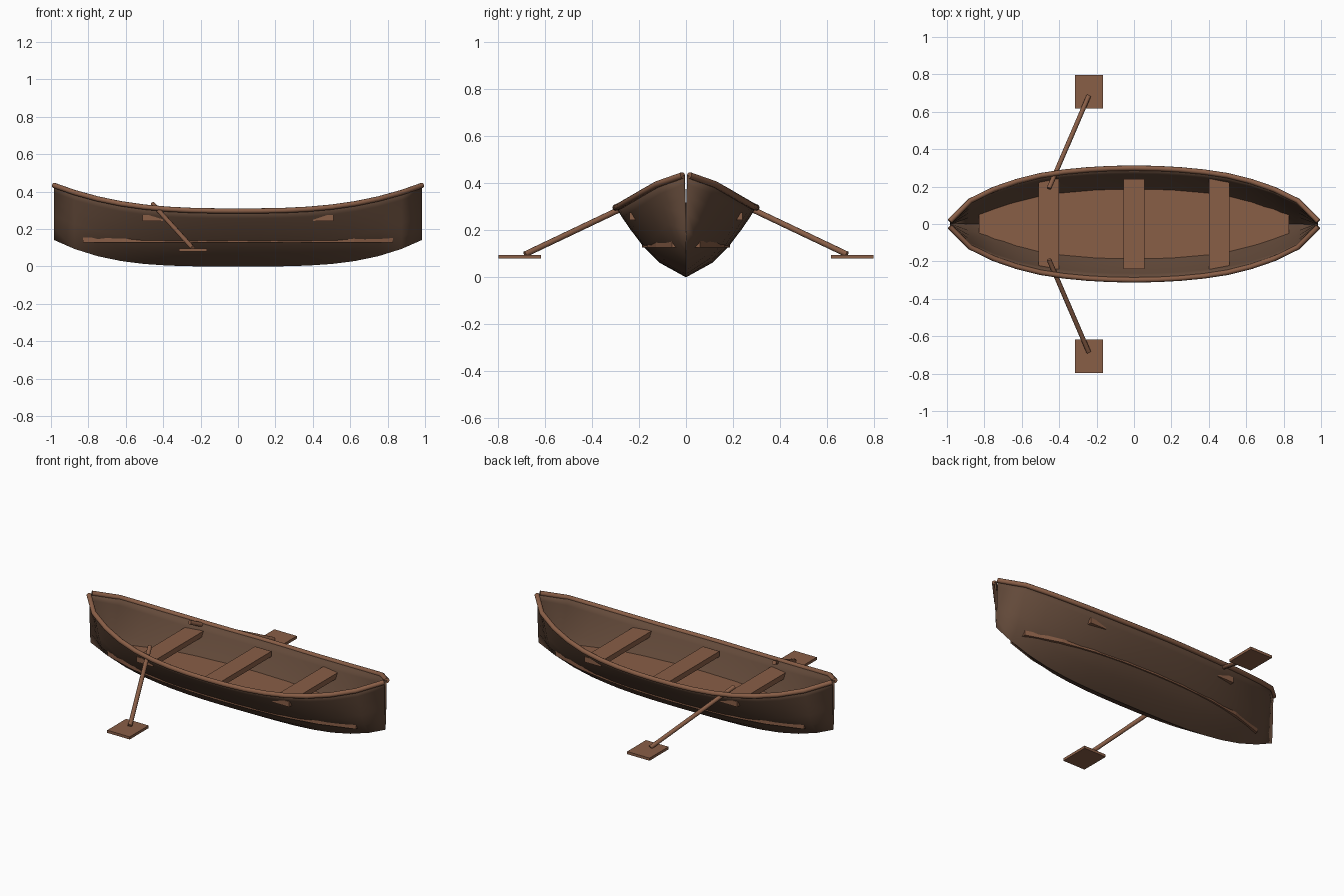
import bpy, bmesh
from mathutils import Vector

if "Cube" in bpy.data.objects:
    bpy.data.objects.remove(bpy.data.objects["Cube"])


def material(name, rgb):
    m = bpy.data.materials.new(name)
    m.diffuse_color = (*rgb, 1)
    m.use_nodes = True
    m.node_tree.nodes["Principled BSDF"].inputs["Base Color"].default_value = m.diffuse_color
    return m


WOOD = material("light wood", (0.25, 0.112, 0.062))
HULL = material("dark wood", (0.125, 0.068, 0.042))


def add_mesh(name, verts, faces, mat):
    me = bpy.data.meshes.new(name)
    me.from_pydata(verts, [], faces)
    me.materials.append(mat)
    ob = bpy.data.objects.new(name, me)
    bpy.context.collection.objects.link(ob)
    return ob


def smooth(ob, angle=0.7):
    bpy.ops.object.select_all(action='DESELECT')
    ob.select_set(True)
    bpy.context.view_layer.objects.active = ob
    bpy.ops.object.shade_smooth_by_angle(angle=angle)


def box(name, x, y, z, mat=WOOD):
    bm = bmesh.new()
    bmesh.ops.create_cube(bm, size=1)
    for v in bm.verts:
        for k, (a, b) in enumerate((x, y, z)):
            v.co[k] = a if v.co[k] < 0 else b
    me = bpy.data.meshes.new(name)
    bm.to_mesh(me)
    bm.free()
    me.materials.append(mat)
    ob = bpy.data.objects.new(name, me)
    bpy.context.collection.objects.link(ob)
    return ob


def tube(name, pts, r, sides=10):
    """Round bar following a list of points, with capped ends."""
    pts = [Vector(p) for p in pts]
    verts, faces = [], []
    cu = bpy.data.curves.new(name, 'CURVE')
    cu.dimensions = '3D'
    sp = cu.splines.new('POLY')
    sp.points.add(len(pts) - 1)
    for q, p in zip(sp.points, pts):
        q.co = (*p, 1)
    cu.bevel_depth = r
    cu.bevel_resolution = (sides - 4) // 2
    cu.use_fill_caps = True
    cu.materials.append(WOOD)
    ob = bpy.data.objects.new(name, cu)
    bpy.context.collection.objects.link(ob)
    bpy.ops.object.select_all(action='DESELECT')
    ob.select_set(True)
    bpy.context.view_layer.objects.active = ob
    bpy.ops.object.convert(target='MESH')
    ob = bpy.context.view_layer.objects.active
    smooth(ob)
    return ob


# Hull lines: half width by station, rising sheer and keel
half = [(0, .297), (.125, .295), (.25, .288), (.375, .276), (.5, .257),
        (.625, .226), (.75, .183), (.875, .122), (.985, .012)]
stations = [(-x, w) for x, w in half[:0:-1]] + half


def sheer(x):
    return .297 + .143 * abs(x) ** 2.8


def keel(x):
    return .15 * abs(x) ** 3.5


# Hull shell lofted from a rounded V section
side = [(.38, .21), (.61, .44), (.80, .69), (.92, .865), (1, 1)]
section = [(-a, b) for a, b in side[::-1]] + [(0, 0)] + side
n = len(section)
verts = [(x, a * w, keel(x) + b * (sheer(x) - keel(x)))
         for x, w in stations for a, b in section]
faces = [(i * n + j, i * n + j + 1, (i + 1) * n + j + 1, (i + 1) * n + j)
         for i in range(len(stations) - 1) for j in range(n - 1)]
hull = add_mesh("hull", verts, faces, HULL)
smooth(hull, 0.9)
shell = hull.modifiers.new("shell", 'SOLIDIFY')
shell.thickness = .01
shell.offset = -1

# Gunwale rails along both top edges
for s, tag in ((-1, "front"), (1, "back")):
    tube("gunwale_" + tag,
         [(x, s * (w + .002), sheer(x)) for x, w in stations], .014)

# Floor boards: tapered slab
plan = [(-.83, .06), (-.62, .128), (-.42, .163), (-.2, .182), (0, .187),
        (.2, .182), (.42, .163), (.62, .128), (.83, .06)]
ring = [(x, -w) for x, w in plan] + [(x, w) for x, w in plan[::-1]]
m = len(ring)
verts = [(x, y, z) for z in (.127, .155) for x, y in ring]
faces = [tuple(range(m))[::-1], tuple(range(m, 2 * m))]
faces += [(i, (i + 1) % m, m + (i + 1) % m, m + i) for i in range(m)]
add_mesh("floor", verts, faces, WOOD)

# Three bench seats
for tag, x in (("left", -.455), ("middle", 0), ("right", .455)):
    box("seat_" + tag, (x - .055, x + .055), (-.24, .24), (.243, .275))

# Oars with flat square blades
for s, tag in ((-1, "front"), (1, "back")):
    tube("oar_shaft_" + tag,
         [(-.455, s * .19, .333), (-.242, s * .685, .098)], .0125)
    box("oar_blade_" + tag, (-.315, -.165),
        tuple(sorted((s * .617, s * .797))), (.08, .096))
